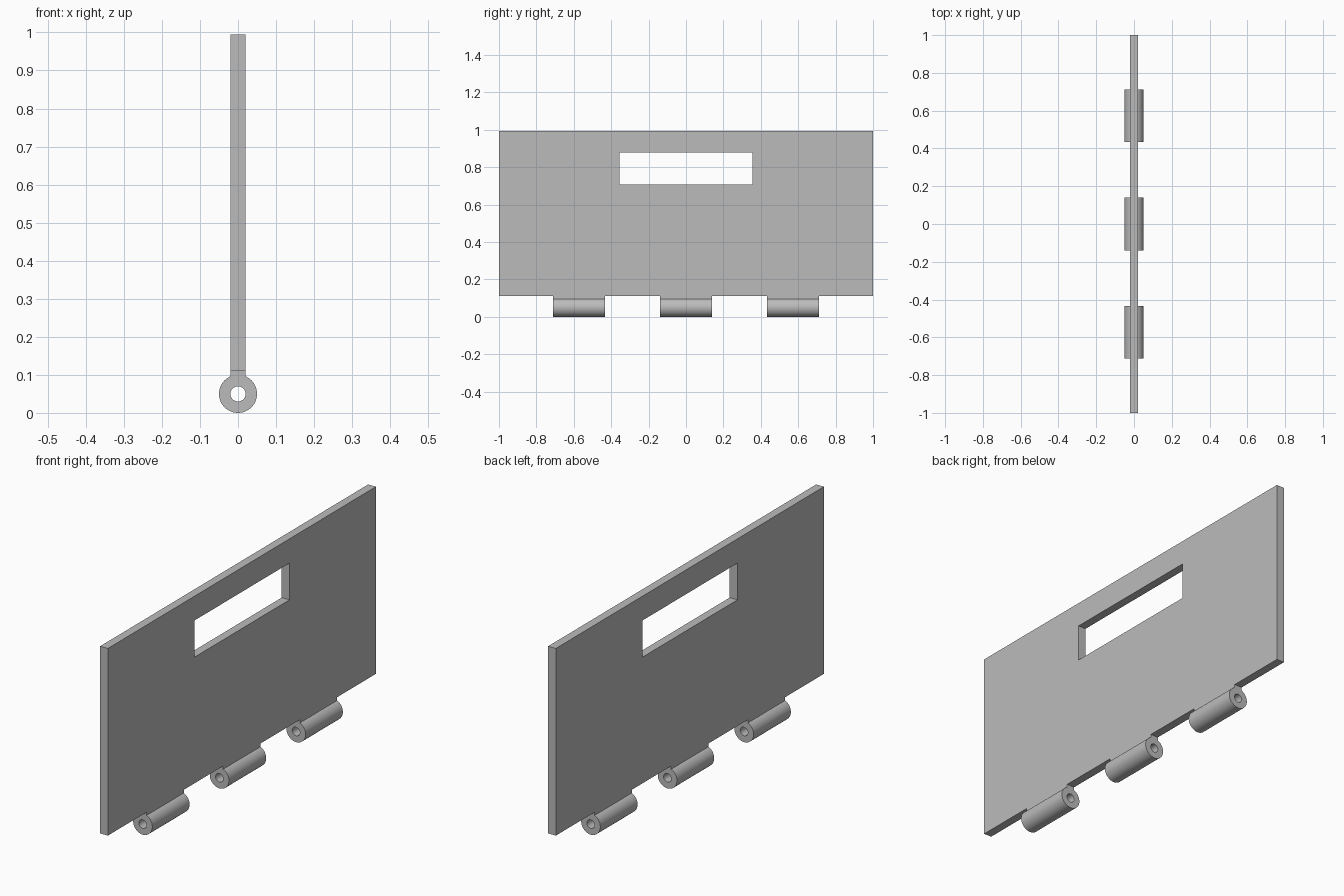
import bpy
import bmesh
from math import acos, cos, sin, pi, tau
from mathutils import Matrix

cube = bpy.data.objects.get("Cube")
if cube:
    bpy.data.objects.remove(cube, do_unlink=True)

# Overall dimensions
HALF_T = 0.02            # half thickness of the panel and necks
PANEL_Z = (0.111, 0.995)
SLOT_Z = (0.707, 0.88)
SLOT_HALF = 0.355
R_OUT, R_PIN = 0.05, 0.02
KNUCKLE_HALF = 0.139
SPACING = 0.572

grey = bpy.data.materials.new("plain grey")
GREY = (0.5, 0.5, 0.5, 1)
grey.diffuse_color = GREY
grey.use_nodes = True
grey.node_tree.nodes["Principled BSDF"].inputs["Base Color"].default_value = GREY


def rectangle(half_width, z_range):
    low, high = z_range
    return [(-half_width, low), (half_width, low), (half_width, high), (-half_width, high)]


def extrude_outline(name, loops, half_depth, matrix):
    """Fill an outline with holes, extrude it both ways and turn it into a mesh."""
    curve = bpy.data.curves.new(name, "CURVE")
    curve.dimensions = "2D"
    curve.fill_mode = "BOTH"
    curve.extrude = half_depth
    for loop in loops:
        spline = curve.splines.new("POLY")
        spline.points.add(len(loop) - 1)
        for point, (u, v) in zip(spline.points, loop):
            point.co = (u, v, 0, 1)
        spline.use_cyclic_u = True
    obj = bpy.data.objects.new(name, curve)
    bpy.context.collection.objects.link(obj)
    bpy.ops.object.select_all(action="DESELECT")
    obj.select_set(True)
    bpy.context.view_layer.objects.active = obj
    bpy.ops.object.convert(target="MESH")
    obj = bpy.context.view_layer.objects.active
    obj.name = name

    bm = bmesh.new()
    bm.from_mesh(obj.data)
    bmesh.ops.remove_doubles(bm, verts=bm.verts, dist=0.0001)
    bmesh.ops.transform(bm, matrix=matrix, verts=bm.verts)
    bmesh.ops.recalc_face_normals(bm, faces=bm.faces)
    bm.to_mesh(obj.data)
    bm.free()
    obj.data.materials.clear()
    obj.data.materials.append(grey)
    bpy.ops.object.shade_smooth_by_angle()
    return obj


upright = Matrix.Rotation(pi / 2, 4, "X")

# Panel with the handle slot
extrude_outline("panel", [rectangle(1, PANEL_Z), rectangle(SLOT_HALF, SLOT_Z)],
                HALF_T, Matrix.Rotation(pi / 2, 4, "Z") @ upright)

# Knuckle outline: round barrel running into a flat neck, with a pin hole
SEGMENTS = 64
start = pi - acos(HALF_T / R_OUT)
sweep = 3 * pi - 2 * start
barrel = [(R_OUT * cos(a), R_OUT + R_OUT * sin(a))
          for a in (start + sweep * i / SEGMENTS for i in range(SEGMENTS + 1))]
neck = [(HALF_T, PANEL_Z[0]), (-HALF_T, PANEL_Z[0])]
pin_hole = [(R_PIN * cos(a), R_OUT + R_PIN * sin(a))
            for a in (tau * i / SEGMENTS for i in range(SEGMENTS))]

# Three hinge knuckles along the bottom edge
for side, label in ((-1, "front"), (0, "middle"), (1, "back")):
    extrude_outline(label + "_hinge_knuckle", [barrel + neck, pin_hole], KNUCKLE_HALF,
                    Matrix.Translation((0, side * SPACING, 0)) @ upright)
